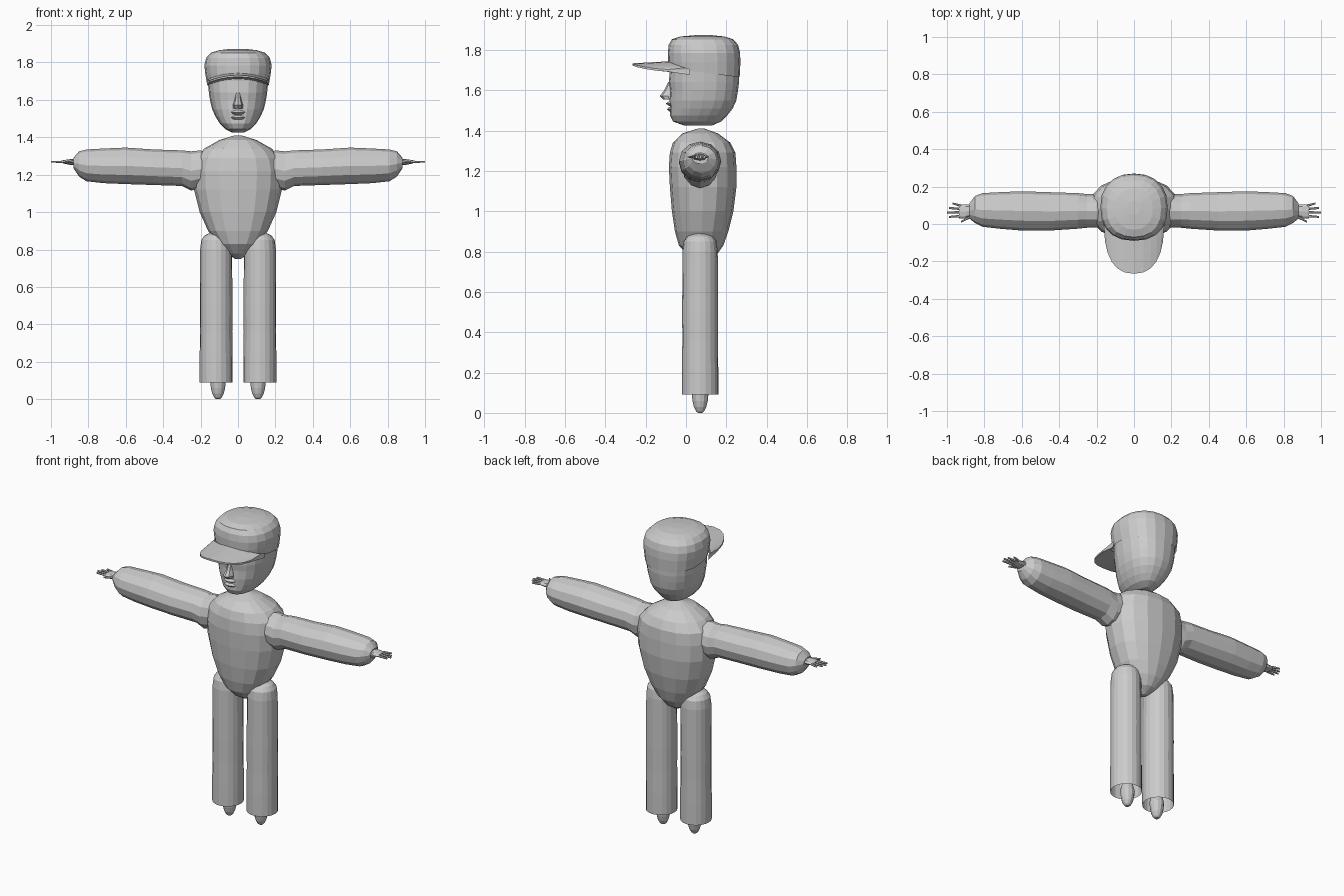
import bpy, bmesh, math
from mathutils import Vector

grey = bpy.data.materials.new("plain grey")
grey.diffuse_color = (0.6, 0.6, 0.6, 1)


def finish(bm, name, mirror=False):
    bmesh.ops.recalc_face_normals(bm, faces=bm.faces)
    me = bpy.data.meshes.new(name)
    bm.to_mesh(me)
    bm.free()
    me.materials.append(grey)
    ob = bpy.data.objects.new(name, me)
    bpy.context.collection.objects.link(ob)
    if mirror:
        ob.modifiers.new("Mirror", 'MIRROR')
    return ob


def skin(name, rings, cap_start=True, cap_end=True, mirror=False):
    """Bridge a stack of equal closed rings."""
    bm = bmesh.new()
    vs = [[bm.verts.new(p) for p in r] for r in rings]
    n = len(vs[0])
    for a, b in zip(vs, vs[1:]):
        for i in range(n):
            j = (i + 1) % n
            bm.faces.new((a[i], a[j], b[j], b[i]))
    if cap_start:
        bm.faces.new(vs[0])
    if cap_end:
        bm.faces.new(vs[-1])
    return finish(bm, name, mirror)


def power(v, e):
    return math.copysign(abs(v) ** e, v)


def z_ring(z, w, y0, y1, n=16, cx=0.0, e=1.0):
    """Oval at height z, half width w, from front y0 to back y1."""
    pts = []
    for i in range(n):
        a = 2 * math.pi * i / n
        pts.append(Vector((cx + w * power(math.cos(a), e),
                           (y0 + y1) / 2 + (y1 - y0) / 2 * power(math.sin(a), e), z)))
    return pts


def x_ring(x, y0, y1, z0, z1, n=12):
    """Oval across the x axis."""
    return [Vector((x, (y0 + y1) / 2 + (y1 - y0) / 2 * math.cos(2 * math.pi * i / n),
                    (z0 + z1) / 2 + (z1 - z0) / 2 * math.sin(2 * math.pi * i / n)))
            for i in range(n)]


# torso: egg shape, narrow at the hips
skin("torso", [z_ring(*r, e=0.9) for r in (
    (0.75, 0.015, 0.06, 0.10), (0.78, 0.06, 0.01, 0.15), (0.83, 0.11, -0.035, 0.185),
    (0.90, 0.16, -0.055, 0.21), (1.00, 0.205, -0.07, 0.235), (1.12, 0.235, -0.08, 0.25),
    (1.22, 0.24, -0.085, 0.25), (1.29, 0.225, -0.08, 0.245), (1.34, 0.18, -0.065, 0.22),
    (1.385, 0.10, -0.02, 0.16), (1.41, 0.02, 0.06, 0.09))])

# sleeves
skin("arm", [x_ring(*r) for r in (
    (0.12, -0.01, 0.14, 1.16, 1.30), (0.20, -0.02, 0.16, 1.13, 1.33),
    (0.25, -0.02, 0.16, 1.115, 1.325), (0.30, -0.025, 0.165, 1.14, 1.33),
    (0.45, -0.035, 0.17, 1.145, 1.335), (0.60, -0.035, 0.175, 1.15, 1.345),
    (0.72, -0.025, 0.17, 1.155, 1.34), (0.81, -0.015, 0.165, 1.165, 1.335),
    (0.85, 0.005, 0.15, 1.19, 1.325), (0.88, 0.03, 0.11, 1.235, 1.29))], mirror=True)

# hands: flat palm and five thin fingers
skin("palm", [x_ring(*r, n=8) for r in (
    (0.86, 0.04, 0.10, 1.25, 1.285), (0.90, 0.03, 0.105, 1.253, 1.283),
    (0.935, 0.03, 0.105, 1.26, 1.278))], mirror=True)
fingers = (("little_finger", 0.925, 0.098, 0.97, 0.11), ("ring_finger", 0.93, 0.082, 0.99, 0.085),
           ("middle_finger", 0.93, 0.062, 1.0, 0.062), ("index_finger", 0.93, 0.042, 0.99, 0.038),
           ("thumb", 0.88, 0.035, 0.925, 0.012))
for name, xa, ya, xb, yb in fingers:
    skin(name, [x_ring(xa, ya - 0.007, ya + 0.007, 1.262, 1.276, 6),
                x_ring(xb, yb - 0.005, yb + 0.005, 1.264, 1.274, 6)], mirror=True)

# trouser legs: open tubes with domed tops
skin("leg", [z_ring(z, 0.088 * s, 0.07 - 0.09 * s, 0.07 + 0.09 * s, 20, 0.117) for z, s in (
    (0.09, 1), (0.22, 1), (0.36, 0.98), (0.50, 0.99), (0.65, 0.98), (0.80, 0.97),
    (0.85, 0.9), (0.875, 0.7), (0.89, 0.35))], cap_start=False, mirror=True)

# feet: rounded pegs inside the legs
skin("foot", [z_ring(z, r, 0.07 - r, 0.07 + r, 12, 0.107) for z, r in (
    (0.0, 0.01), (0.008, 0.02), (0.03, 0.031), (0.06, 0.038), (0.10, 0.042),
    (0.14, 0.03), (0.16, 0.01))], mirror=True)

# head: oval rings, jaw sloping up toward the back
head_rings = []
for z, w, y0, y1 in ((1.425, 0.03, -0.01, 0.13), (1.445, 0.07, -0.065, 0.175),
                     (1.475, 0.098, -0.08, 0.205), (1.51, 0.12, -0.08, 0.232),
                     (1.55, 0.138, -0.082, 0.25), (1.60, 0.15, -0.08, 0.258),
                     (1.64, 0.156, -0.085, 0.263), (1.70, 0.162, -0.08, 0.263),
                     (1.74, 0.15, -0.07, 0.25)):
    head_rings.append(z_ring(z, w, y0, y1, 20, e=0.88))
skin("head", head_rings)

# nose and lips
skin("nose", [z_ring(*r, n=8) for r in (
    (1.64, 0.012, -0.088, -0.05), (1.60, 0.018, -0.108, -0.05),
    (1.572, 0.028, -0.13, -0.05), (1.555, 0.026, -0.115, -0.05))])
for name, za, zb, d in (("upper_lip", 1.522, 1.545, -0.103), ("lower_lip", 1.495, 1.516, -0.096)):
    zm = (za + zb) / 2
    skin(name, [z_ring(za, 0.03, -0.085, -0.03, 10), z_ring(zm, 0.042, d, -0.03, 10),
                z_ring(zb, 0.028, -0.085, -0.03, 10)])

# cap: crown with a band that dips at the back
cap_rings = [z_ring(*r, n=20, e=0.86) for r in (
    (1.70, 0.166, -0.084, 0.266), (1.74, 0.175, -0.088, 0.27), (1.785, 0.18, -0.09, 0.268),
    (1.825, 0.17, -0.086, 0.258), (1.852, 0.145, -0.07, 0.235),
    (1.866, 0.10, -0.03, 0.19), (1.873, 0.035, 0.05, 0.125))]
for p in cap_rings[0]:
    p.z -= 0.035 * max(0, p.y + 0.02) / 0.28
skin("cap_crown", cap_rings, cap_start=False)

# cap brim: rounded plate arched across its width
bm = bmesh.new()
steps, rows = 12, 4
sheets = []
for side in (1, -1):
    grid = []
    for j in range(rows + 1):
        t = j / rows
        row = []
        for i in range(steps + 1):
            a = math.pi * i / steps
            x = power(math.cos(a), 0.85) * (0.166 - 0.006 * t)
            y_in = 0.02 - 0.09 * math.sin(a)
            y_out = 0.0 - 0.266 * power(math.sin(a), 0.8)
            y = y_in + (y_out - y_in) * t
            z = 1.728 - 0.035 * (x / 0.166) ** 2 + side * (0.016 - 0.011 * t)
            row.append(bm.verts.new((x, y, z)))
        grid.append(row)
    for a, b in zip(grid, grid[1:]):
        for i in range(steps):
            bm.faces.new((a[i], a[i + 1], b[i + 1], b[i]))
    sheets.append(grid)
for k in (0, -1):
    top, low = sheets[0][k], sheets[1][k]
    for i in range(steps):
        bm.faces.new((top[i], top[i + 1], low[i + 1], low[i]))
finish(bm, "cap_brim")
